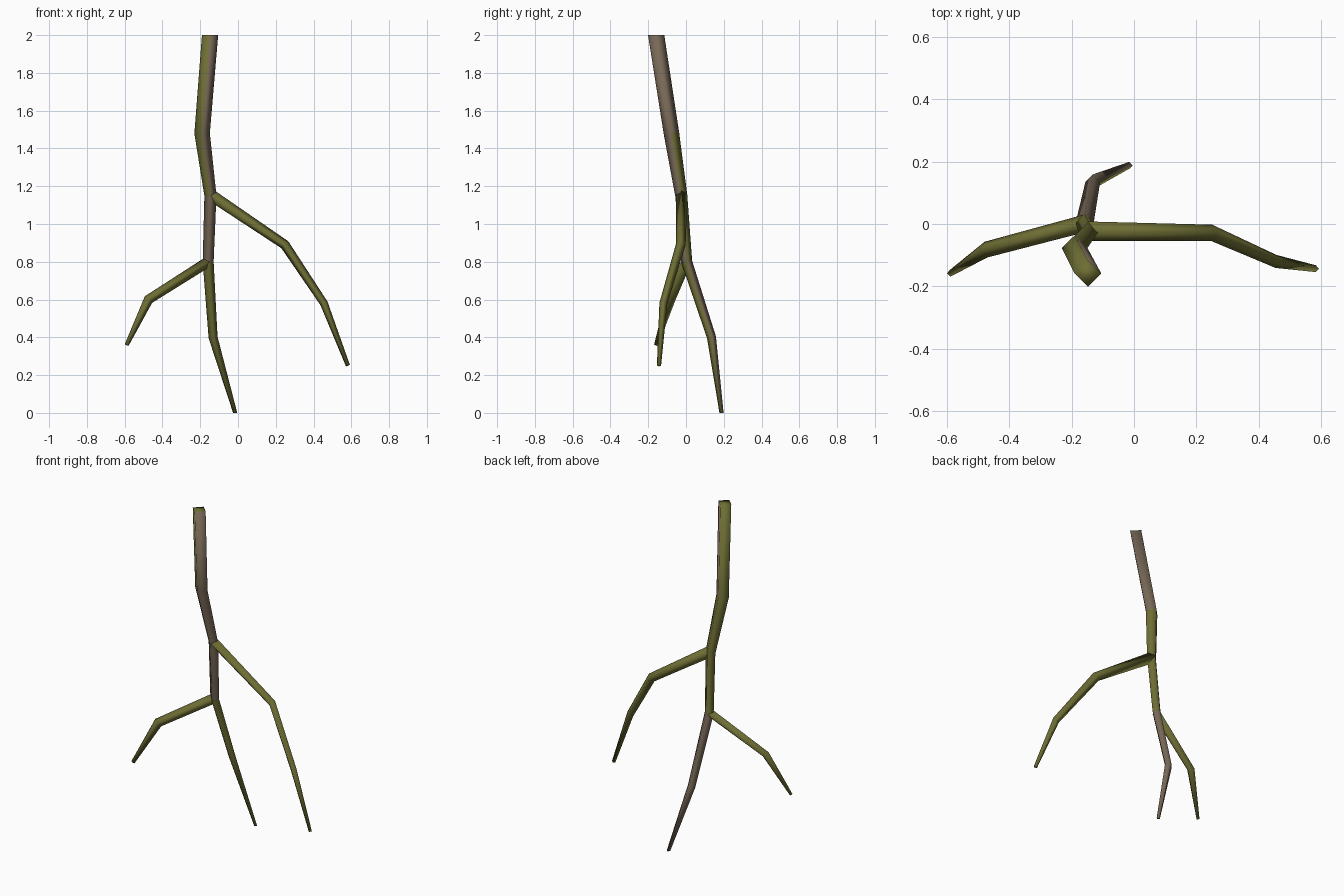
import bpy, bmesh
from mathutils import Vector

if "Cube" in bpy.data.objects:
    bpy.data.objects.remove(bpy.data.objects["Cube"])


def material(name, rgb):
    m = bpy.data.materials.new(name)
    m.diffuse_color = (*rgb, 1)
    m.use_nodes = True
    m.node_tree.nodes["Principled BSDF"].inputs["Base Color"].default_value = m.diffuse_color
    return m


MATS = [material("olive_moss", (0.155, 0.155, 0.035)),
        material("brown_bark", (0.185, 0.14, 0.095))]


def tube(name, path, brown=None, level_ends=False):
    """Four-sided tapering tube, mitred at the joints.
    path: (x, y, z, radius) from top to bottom; brown: sides per segment
    that are brown (0 right-back, 1 left-back, 2 left-front, 3 right-front)."""
    pts = [Vector(p[:3]) for p in path]
    n = len(pts)
    bm = bmesh.new()
    rings = []
    for i, p in enumerate(pts):
        t = Vector()
        if i > 0:
            t += (pts[i - 1] - p).normalized()
        if i < n - 1:
            t += (p - pts[i + 1]).normalized()
        if level_ends and i in (0, n - 1):
            t = Vector((0, 0, 1))
        t.normalize()
        b = Vector((0, 1, 0))
        b = (b - t * b.dot(t)).normalized()
        a = b.cross(t)
        r = path[i][3]
        rings.append([bm.verts.new(p + d * r) for d in (a, b, -a, -b)])
    for i in range(n - 1):
        for k in range(4):
            j = (k + 1) % 4
            f = bm.faces.new((rings[i][k], rings[i][j],
                              rings[i + 1][j], rings[i + 1][k]))
            f.material_index = 1 if brown and k in brown[i] else 0
    bm.faces.new(rings[0])
    bm.faces.new(rings[-1])
    bmesh.ops.recalc_face_normals(bm, faces=bm.faces[:])
    for f in bm.faces:
        f.smooth = True
    me = bpy.data.meshes.new(name)
    bm.to_mesh(me)
    bm.free()
    for m in MATS:
        me.materials.append(m)
    ob = bpy.data.objects.new(name, me)
    bpy.context.collection.objects.link(ob)
    return ob


# main stem running down into the rear root
tube("main_stem",
     [(-0.148, -0.158, 2.00, 0.043), (-0.190, -0.077, 1.48, 0.041),
      (-0.146, -0.025, 1.15, 0.032), (-0.158, 0.004, 0.80, 0.029),
      (-0.132, 0.135, 0.40, 0.024), (-0.015, 0.188, 0.00, 0.011)],
     brown=[{3, 0}, {3}, {2, 3}, {0, 1}, {0, 1}], level_ends=True)

# long side root on the right
tube("right_root",
     [(-0.146, -0.023, 1.155, 0.031), (0.248, -0.028, 0.89, 0.026),
      (0.455, -0.120, 0.58, 0.021), (0.582, -0.143, 0.25, 0.011)])

# short side root on the left
tube("left_root",
     [(-0.158, 0.002, 0.80, 0.028), (-0.474, -0.082, 0.60, 0.026),
      (-0.589, -0.158, 0.36, 0.011)])
